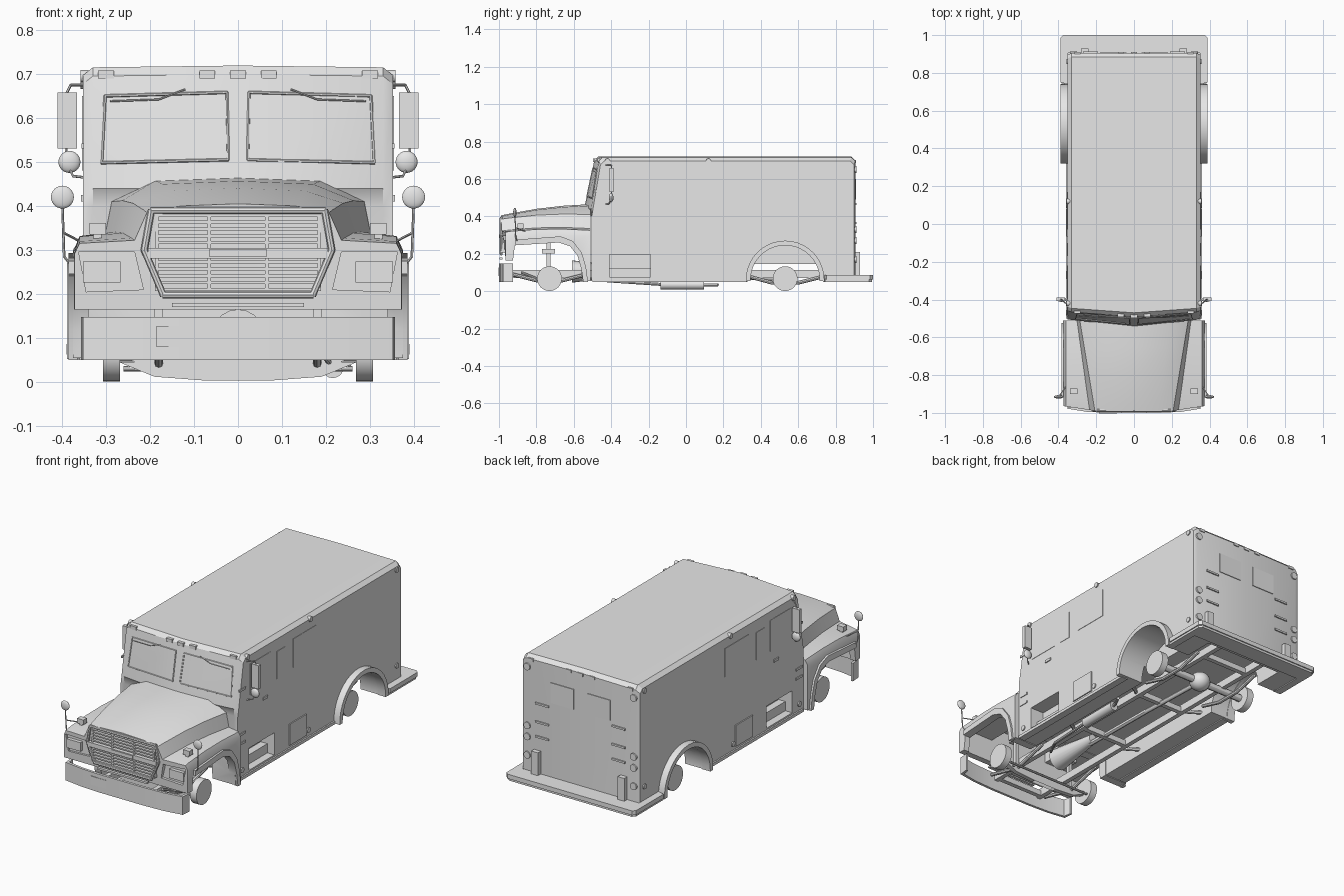
import bpy, bmesh, math
from mathutils import Matrix, Vector

old = bpy.data.objects.get("Cube")
if old:
    bpy.data.objects.remove(old, do_unlink=True)

grey = bpy.data.materials.new("light_grey")
grey.use_nodes = True
grey.diffuse_color = (0.8, 0.8, 0.8, 1)
for node in grey.node_tree.nodes:
    if node.type == 'BSDF_PRINCIPLED':
        node.inputs["Base Color"].default_value = grey.diffuse_color
parts = []


# Helpers
def finish(name, bm, mirror=False):
    bmesh.ops.recalc_face_normals(bm, faces=bm.faces)
    mesh = bpy.data.meshes.new(name)
    bm.to_mesh(mesh)
    bm.free()
    mesh.materials.append(grey)
    ob = bpy.data.objects.new(name, mesh)
    bpy.context.scene.collection.objects.link(ob)
    if mirror:
        ob.modifiers.new("Mirror", 'MIRROR')
    parts.append(ob)
    return ob


def boxes(name, spans, mirror=False):
    bm = bmesh.new()
    for x0, x1, y0, y1, z0, z1 in spans:
        m = Matrix.Translation(((x0 + x1) / 2, (y0 + y1) / 2, (z0 + z1) / 2))
        m = m @ Matrix.Diagonal((x1 - x0, y1 - y0, z1 - z0, 1))
        bmesh.ops.create_cube(bm, size=1, matrix=m)
    return finish(name, bm, mirror)


def prism(name, pts, axis, a, b, mirror=False):
    place = {'x': lambda p: (a, p[0], p[1]), 'y': lambda p: (p[0], a, p[1]),
             'z': lambda p: (p[0], p[1], a)}[axis]
    bm = bmesh.new()
    face = bm.faces.new([bm.verts.new(place(p)) for p in pts])
    ext = bmesh.ops.extrude_face_region(bm, geom=[face])["geom"]
    shift = Vector([(b - a) * (axis == k) for k in "xyz"])
    bmesh.ops.translate(bm, vec=shift, verts=[v for v in ext if isinstance(v, bmesh.types.BMVert)])
    return finish(name, bm, mirror)


def loft(name, rings):
    bm = bmesh.new()
    rows = [[bm.verts.new(p) for p in r] for r in rings]
    n = len(rows[0])
    for r, s in zip(rows, rows[1:]):
        for i in range(n):
            bm.faces.new((r[i], r[(i + 1) % n], s[(i + 1) % n], s[i]))
    bm.faces.new(rows[0])
    bm.faces.new(rows[-1])
    return finish(name, bm)


def rods(name, paths, r, mirror=False, sides=8):
    bm = bmesh.new()
    for path in paths:
        overlap = r * 0.5 if len(path) > 2 else 0
        for p, q in zip(path, path[1:]):
            p, q = Vector(p), Vector(q)
            m = Matrix.Translation((p + q) / 2) @ (q - p).to_track_quat('Z', 'Y').to_matrix().to_4x4()
            bmesh.ops.create_cone(bm, cap_ends=True, segments=sides, radius1=r, radius2=r,
                                  depth=(q - p).length + overlap, matrix=m)
    return finish(name, bm, mirror)


def ball(name, centre, size, mirror=False):
    bm = bmesh.new()
    m = Matrix.Translation(centre) @ Matrix.Diagonal((*size, 1))
    bmesh.ops.create_uvsphere(bm, u_segments=20, v_segments=12, radius=1, matrix=m)
    return finish(name, bm, mirror)


def cut(target, cutters):
    bpy.context.view_layer.objects.active = target
    for c in cutters:
        mod = target.modifiers.new("Cut", 'BOOLEAN')
        mod.operation, mod.object = 'DIFFERENCE', c
        bpy.ops.object.modifier_apply(modifier=mod.name)
        parts.remove(c)
        bpy.data.objects.remove(c, do_unlink=True)


def arc(r, a0, a1, n=20):
    angles = [math.radians(a0 + (a1 - a0) * i / n) for i in range(n + 1)]
    return [(0.53 + r * math.cos(a), 0.06 + r * math.sin(a)) for a in angles]


def both(half):
    return half + [(-x, y) for x, y in reversed(half) if x]


# Armoured box body with a shallow V windscreen
def body_ring(x, top, inset):
    t = abs(x) / 0.352
    low, high = -0.545 + 0.04 * t + inset, -0.49 + 0.025 * t + inset
    side = [(-0.505, 0.055), (-0.505, 0.4), (low, 0.44), (high, top - 0.02), (high + 0.02, top),
            (0.885 - inset, top), (0.905 - inset, top - 0.02), (0.905 - inset, 0.055)]
    return [(x, y, z) for y, z in side]


body = loft("body", [body_ring(*s) for s in ((-0.352, 0.697, 0.008), (-0.33, 0.715, 0), (0, 0.719, 0),
                                             (0.33, 0.715, 0), (0.352, 0.697, 0.008))])
cut(body, [prism("well_cutter", arc(0.187, 0, 360, 40)[:-1], 'x', 0.2, 0.5, True),
           boxes("floor_cutter", [(-0.235, 0.235, -0.6, 0.88, 0, 0.145)]),
           boxes("step_cutter", [(0.27, 0.5, -0.41, -0.19, 0.125, 0.195)], True),
           boxes("lower_step_cutter", [(0.31, 0.5, -0.41, -0.19, 0.075, 0.14)], True)])
boxes("sill", [(0.32, 0.36, -0.5, 0.33, 0.05, 0.066)], True)
prism("rear_arch", arc(0.21, -2, 182) + arc(0.185, 182, -2), 'x', 0.34, 0.388, True)
deck = both([(0.35, 0.905), (0.35, 0.74), (0.39, 0.75), (0.39, 0.985), (0.375, 1.0)])
prism("rear_bumper", deck, 'z', 0.062, 0.086)
prism("rear_bumper_lip", [(x * 0.985, y - 0.006) for x, y in deck], 'z', 0.05, 0.064)

# Side windows, access panel, door hinges and lamps
S = 0.35
boxes("side_windows", [(S, 0.354, -0.4, -0.22, 0.48, 0.65), (S, 0.354, -0.17, -0.1, 0.48, 0.63),
                       (S, 0.354, -0.03, 0.17, 0.49, 0.645)], True)
boxes("access_panel", [(S, 0.358, -0.065, 0.08, 0.08, 0.195)], True)
boxes("door_handle", [(S, 0.357, -0.29, -0.25, 0.41, 0.425)], True)
boxes("door_hinges", [(S, 0.356, -0.495, -0.44, z, z + 0.012) for z in (0.24, 0.29, 0.53)], True)
rods("side_lamps", [[(S - 0.01, y, z), (0.358, y, z)] for y, z in
                    ((-0.47, 0.1), (0.1, 0.1), (0.86, 0.16), (0.86, 0.68), (0.12, 0.695), (-0.42, 0.695))],
     0.014, True, 16)


# Windscreen frames and wipers
def screen(x, z, lift=0.001):
    t, u = x / 0.352, (z - 0.44) / 0.257
    return (x, (1 - u) * (-0.545 + 0.04 * t) + u * (-0.49 + 0.025 * t) - lift, z)


corners = [(0.022, 0.505), (0.31, 0.498), (0.302, 0.65), (0.025, 0.658), (0.022, 0.505)]
rods("windscreen_frame", [[screen(*c) for c in corners]], 0.0035, True, 6)
rods("wipers", [[screen(0.29, 0.638, 0.008), screen(0.18, 0.642, 0.008), screen(0.12, 0.665, 0.008)]],
     0.002, True, 6)
marker_x = (-0.3, -0.07, 0, 0.07, 0.3)
boxes("front_marker_lamps", [(x - 0.018, x + 0.018, -0.497 + abs(x) * 0.08, -0.46, 0.69, 0.708) for x in marker_x])

# Rear doors
boxes("rear_windows", [(0.04, 0.18, 0.9, 0.909, 0.49, 0.6)], True)
boxes("rear_hinges", [(0.19, 0.27, 0.9, 0.912, z, z + 0.01) for z in (0.28, 0.36, 0.46)], True)
boxes("rear_posts", [(0.24, 0.28, 0.9, 0.93, 0.08, 0.21)], True)
boxes("rear_marker_lamps", [(x - 0.016, x + 0.016, 0.89, 0.91, 0.685, 0.7) for x in marker_x])
rods("rear_lamps", [[(0.32, 0.9, z), (0.32, 0.912, z)] for z in (0.17, 0.27, 0.33, 0.65)], 0.019, True, 16)

# Tapered hood with fenders, hollow below
rear = [(0.375, 0.055), (0.375, 0.3), (0.36, 0.325), (0.302, 0.335), (0.287, 0.41), (0.188, 0.457), (0, 0.465)]
nose = [(0.372, 0.055), (0.372, 0.29), (0.36, 0.315), (0.235, 0.322), (0.207, 0.385), (0.13, 0.4), (0, 0.405)]


def hood_ring(t):
    half = []
    for (xa, za), (xb, zb) in zip(rear, nose):
        x = xa + (xb - xa) * t
        z = za + (zb - za) * t + (0.012 * math.sin(math.pi * t) if za > 0.3 else 0)
        half.append((x, z))
    sweep = 0.15 if t == 1 else 0
    return [(x, -0.51 - 0.48 * t + max(0, abs(x) - 0.2) * sweep, z) for x, z in both(half)]


hood = loft("hood", [hood_ring(t) for t in (0, 0.3, 0.6, 0.9, 1)])
arch = [(-0.915, 0.245), (-0.68, 0.26), (-0.62, 0.24), (-0.58, 0.19), (-0.56, 0.12), (-0.55, 0.05)]
cut(hood, [prism("arch_cutter", [(-1.1, 0), (-1.1, 0.165), (-0.925, 0.165)] + arch[:-1] + [(-0.55, 0)],
                 'x', -0.5, 0.5),
           boxes("bay_cutter", [(-0.34, 0.34, -0.93, -0.56, 0.1, 0.295)]),
           boxes("upper_bay_cutter", [(-0.18, 0.18, -0.93, -0.56, 0.2, 0.37)]),
           boxes("firewall_cutter", [(-0.235, 0.235, -0.6, -0.45, 0, 0.145)]),
           boxes("grille_cutter", [(-0.185, 0.185, -1.1, -0.965, 0.205, 0.378)]),
           prism("headlamp_cutter", [(0.215, 0.21), (0.345, 0.205), (0.362, 0.295), (0.235, 0.295)],
                 'y', -1.1, -0.953, True)])
flare = [(-0.524, 0.05), (-0.535, 0.13), (-0.557, 0.205), (-0.605, 0.268), (-0.67, 0.293), (-0.915, 0.275)]
prism("front_arch_flare", arch + flare, 'x', 0.365, 0.385, True)

# Grille, headlamps and front bumper
frame = both([(0.17, 0.198), (0.213, 0.3), (0.197, 0.39)])
rods("grille_frame", [[(x, -0.988, z) for x, z in frame + frame[:1]]], 0.008)
slats = [(-0.187, 0.187, -0.99, -0.965, z, z + 0.007)
         for base in (0.207, 0.313) for z in [base + 0.0155 * i for i in range(5)]]
boxes("grille_slats", slats)
boxes("grille_dividers", [(x - 0.004, x + 0.004, -0.987, -0.965, 0.207, 0.378) for x in (-0.185, -0.065, 0.065, 0.185)])
boxes("grille_centre_bar", [(-0.205, 0.205, -0.996, -0.965, 0.281, 0.305), (-0.065, 0.065, -1.0, -0.99, 0.284, 0.302)])
boxes("headlamps", [(0.267, 0.352, -0.972, -0.945, 0.226, 0.274)], True)
boxes("lower_fascia_trim", [(-0.15, 0.15, -0.996, -0.98, 0.17, 0.18)])
prism("front_bumper", both([(0.13, -1.0), (0.25, -0.994), (0.352, -0.978), (0.357, -0.925), (0.345, -0.925),
                            (0.338, -0.965), (0.25, -0.98), (0.13, -0.986)]), 'z', 0.05, 0.148)
boxes("bumper_plate", [(-0.185, -0.09, -1.002, -0.99, 0.08, 0.127)])
boxes("turn_signals", [(0.3, 0.338, -0.9, -0.87, 0.335, 0.361), (0.31, 0.328, -0.895, -0.875, 0.315, 0.34)], True)

# Mirrors
rods("fender_mirror_arm", [[(0.375, -0.9, 0.26), (0.395, -0.91, 0.285), (0.4, -0.915, 0.43)],
                           [(0.36, -0.86, 0.32), (0.398, -0.912, 0.34)]], 0.003, True, 6)
ball("fender_mirror", (0.399, -0.915, 0.42), (0.026, 0.009, 0.026), True)
boxes("door_mirror", [(0.366, 0.41, -0.408, -0.388, 0.53, 0.658)], True)
ball("door_round_mirror", (0.383, -0.4, 0.5), (0.025, 0.012, 0.025), True)
rods("door_mirror_arm", [[(0.35, -0.43, 0.675), (0.38, -0.4, 0.675), (0.39, -0.398, 0.655), (0.39, -0.398, 0.5),
                          (0.375, -0.41, 0.468), (0.35, -0.43, 0.465)]], 0.003, True, 6)

# Hubs, axles and springs
rods("hubs", [[(0.268, y, 0.067), (0.307, y, 0.067)] for y in (-0.73, 0.53)], 0.066, True, 32)
rods("rear_axle", [[(-0.28, 0.53, 0.067), (0.28, 0.53, 0.067)]], 0.02, False, 12)
ball("differential", (0, 0.53, 0.067), (0.055, 0.055, 0.05))
prism("front_axle", both([(0.27, 0.045), (0.19, 0.012), (0.07, 0.003), (0.07, 0.022), (0.19, 0.028), (0.27, 0.06)]),
      'y', -0.742, -0.718)
rods("leaf_springs", [[(0.19, 0.33, 0.08), (0.19, 0.46, 0.045), (0.19, 0.6, 0.045), (0.19, 0.74, 0.08)],
                      [(0.18, -0.93, 0.09), (0.18, -0.73, 0.04), (0.18, -0.53, 0.09)]], 0.01, True)
rods("steering_links", [[(-0.26, -0.69, 0.03), (0.26, -0.69, 0.03)], [(0.22, -0.7, 0.03), (0.16, -0.88, 0.1)]], 0.006)
boxes("shock_mounts", [(0.15, 0.2, -0.77, -0.7, 0.2, 0.225), (0.17, 0.19, -0.745, -0.725, 0.04, 0.27)], True)

# Chassis, drive line and exhaust
boxes("chassis_rails", [(0.13, 0.155, -0.94, 0.9, 0.07, 0.112)], True)
boxes("cross_members", [(-0.13, 0.13, y, y + 0.025, 0.07, 0.1) for y in (-0.93, -0.25, 0.2, 0.72)])
rods("outriggers", [[(0.15, y, 0.09), (0.24, y + 0.06, 0.09)] for y in (-0.3, 0.2)], 0.01, True)
rods("drive_shaft", [[(0, -0.35, 0.085), (0, 0.1, 0.08), (0, 0.5, 0.068)]], 0.013, False, 12)
bm = bmesh.new()
bmesh.ops.create_cone(bm, cap_ends=True, segments=20, radius1=0.06, radius2=0.025, depth=0.28,
                      matrix=Matrix.Translation((0, -0.47, 0.105)) @ Matrix.Rotation(-math.pi / 2, 4, 'X'))
finish("gearbox", bm)
rods("muffler", [[(0.215, -0.135, 0.034), (0.215, 0.095, 0.034)]], 0.025, False, 20)
rods("exhaust_pipe", [[(0.1, -0.55, 0.09), (0.18, -0.42, 0.055), (0.215, -0.12, 0.035)],
                      [(0.215, 0.08, 0.034), (0.225, 0.12, 0.034), (0.25, 0.17, 0.034)]], 0.008)

# Smooth the round parts, keep edges sharp
bpy.ops.object.select_all(action='DESELECT')
for ob in parts:
    ob.select_set(True)
bpy.context.view_layer.objects.active = body
bpy.ops.object.shade_smooth_by_angle(angle=math.radians(30))
